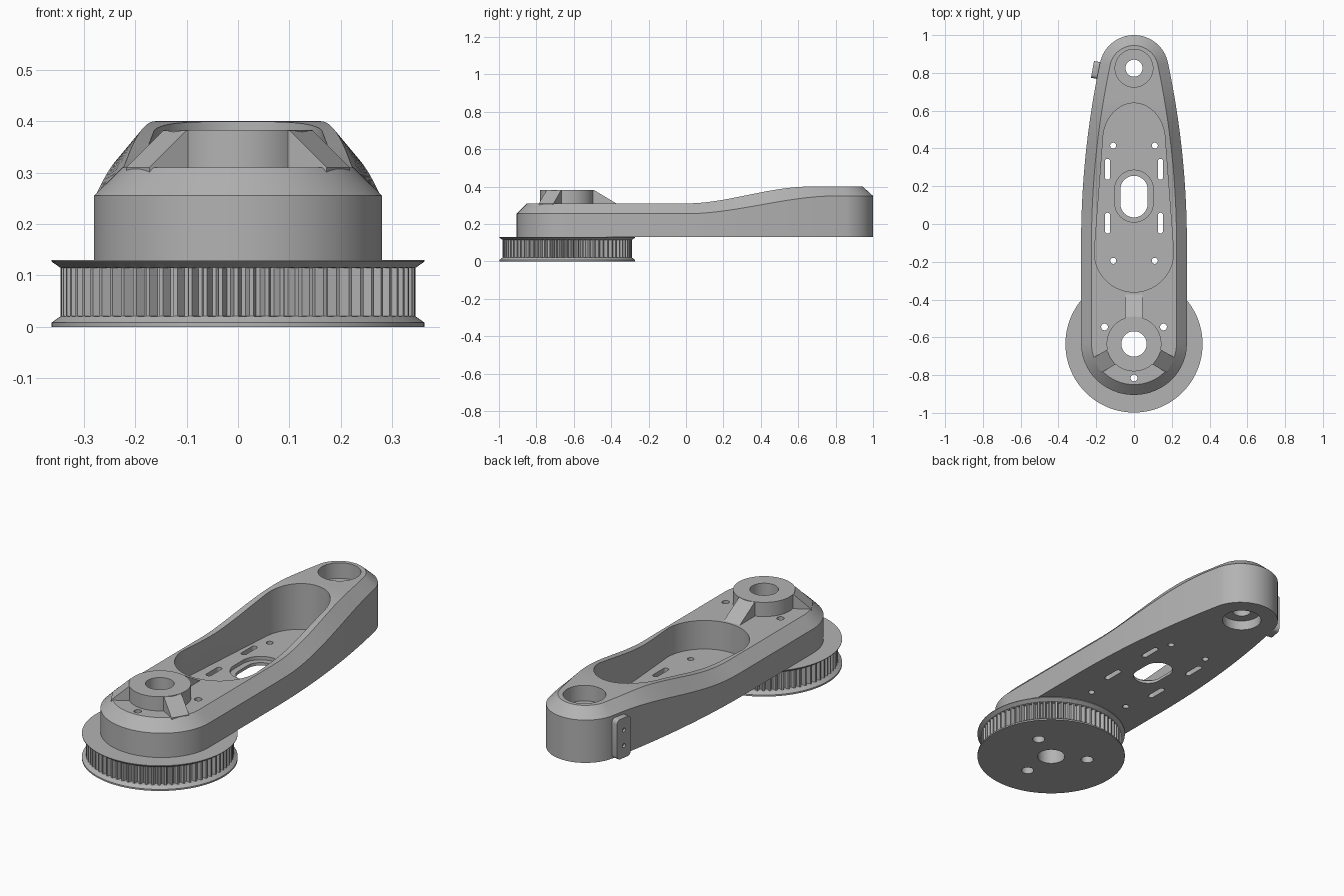
import bpy, bmesh
from math import sin, cos, pi, radians
from mathutils import Matrix, Vector

cube = bpy.data.objects.get("Cube")
if cube:
    bpy.data.objects.remove(cube, do_unlink=True)

grey = bpy.data.materials.new("plain grey")
grey.use_nodes = True
grey.diffuse_color = (0.45, 0.45, 0.45, 1)
grey.node_tree.nodes["Principled BSDF"].inputs["Base Color"].default_value = (0.45, 0.45, 0.45, 1)

HUB_Y, TIP_Y = -0.635, 0.825
BASE = 0.13


def add_object(name, bm):
    bmesh.ops.recalc_face_normals(bm, faces=bm.faces)
    mesh = bpy.data.meshes.new(name)
    bm.to_mesh(mesh)
    bm.free()
    mesh.materials.append(grey)
    obj = bpy.data.objects.new(name, mesh)
    bpy.context.collection.objects.link(obj)
    return obj


def loft(name, rings):
    """Skin equal rings; caps are strips between mirrored points."""
    bm = bmesh.new()
    loops = [[bm.verts.new(p) for p in ring] for ring in rings]
    n = len(loops[0])
    for a, b in zip(loops, loops[1:]):
        for i in range(n):
            j = (i + 1) % n
            bm.faces.new((a[i], a[j], b[j], b[i]))
    for ring in (loops[0], loops[-1]):
        for i in range(n // 2):
            quad = [ring[i], ring[i + 1], ring[n - i - 1], ring[-i]]
            bm.faces.new(list(dict.fromkeys(quad)))
    return add_object(name, bm)


def prism(name, outline, z0, z1):
    return loft(name, [[(x, y, z) for x, y in outline] for z in (z0, z1)])


def capsule(x, y, wide, tall_low, tall_high, y2, wide2=None, steps=16):
    """Closed outline: lower half ellipse at y, upper half ellipse at y2."""
    wide2 = wide2 or wide
    half = []
    for i in range(steps + 1):
        a = -pi / 2 + i * pi / 2 / steps
        half.append((wide * cos(a), y + tall_low * sin(a)))
    if y2 > y:
        half.append((wide2, y2))
    for i in range(1, steps + 1):
        a = i * pi / 2 / steps
        half.append((wide2 * cos(a), y2 + tall_high * sin(a)))
    half[0], half[-1] = (0, half[0][1]), (0, half[-1][1])
    return [(x + px, py) for px, py in half] + [(x - px, py) for px, py in half[-2:0:-1]]


def circle(x, y, r, steps=16):
    return capsule(x, y, r, r, r, y, steps=steps)


def slot(x, y0, y1, r):
    return capsule(x, y0 + r, r, r, r, y1 - r)


def cut(obj, cutters):
    """Subtract each cutter, then bake the result and discard the cutters."""
    for c in cutters:
        c.hide_render = True
        mod = obj.modifiers.new("cut", 'BOOLEAN')
        mod.operation, mod.solver, mod.object = 'DIFFERENCE', 'EXACT', c
    deps = bpy.context.evaluated_depsgraph_get()
    mesh = bpy.data.meshes.new_from_object(obj.evaluated_get(deps))
    obj.modifiers.clear()
    obj.data = mesh
    for c in cutters:
        bpy.data.objects.remove(c, do_unlink=True)


def ease(y, end, low, high):
    t = min(max(y / end, 0), 1)
    return low + (high - low) * t * t * (3 - 2 * t)


# Arm body: tapered outline, vertical wall, chamfer and rising top
half = [(0.28 * sin(i * pi / 32), HUB_Y - 0.27 * cos(i * pi / 32)) for i in range(17)]
for i in range(1, 49):
    y = HUB_Y + (0.853 - HUB_Y) * i / 48
    t = max(y + 0.1, 0) / 0.953
    half.append((0.28 - 0.1 * t * t, y))
for i in range(1, 17):
    a = radians(12) + (pi / 2 - radians(12)) * i / 16
    half.append((0.184 * cos(a), 0.816 + 0.184 * sin(a)))
half[0], half[-1] = (0, half[0][1]), (0, 1.0)
outline = half + [(-x, y) for x, y in half[-2:0:-1]]
inner = []
for i, (x, y) in enumerate(outline):
    ax, ay = outline[i - 1]
    bx, by = outline[(i + 1) % len(outline)]
    d = Vector((by - ay, ax - bx)).normalized() * 0.055
    inner.append((x - d.x, y - d.y))
arm = loft("arm_body", [
    [(x, y, BASE) for x, y in outline],
    [(x, y, ease(y, 0.8, 0.255, 0.35)) for x, y in outline],
    [(x, y, ease(y, 0.66, 0.31, 0.40)) for x, y in inner]])

# Arm pocket, bores, slots and screw holes
FLOOR = 0.163
bolts = [(0.18 * cos(radians(a)), HUB_Y + 0.18 * sin(radians(a))) for a in (30, 150, 270)]
shapes = [
    (capsule(0, -0.15, 0.21, 0.21, 0.2, 0.44, 0.165, 24), FLOOR, 0.6),
    (slot(0, 0.01, 0.285, 0.102), 0.145, 0.3),
    (slot(0, 0.035, 0.255, 0.072), 0, 0.3),
    (circle(0, TIP_Y, 0.1), 0.32, 0.6),
    (circle(0, TIP_Y, 0.095), 0, 0.18),
    (circle(0, TIP_Y, 0.045), 0.1, 0.5),
    (circle(0, HUB_Y, 0.067), 0, 0.6)]
for side in (-1, 1):
    shapes += [(slot(side * 0.14, y, y + 0.11, 0.014), 0, 0.3) for y in (-0.05, 0.235)]
    shapes += [(circle(side * 0.11, y, 0.016, 6), 0, 0.3) for y in (-0.195, 0.415)]
shapes += [(circle(x, y, 0.018, 6), 0, 0.5) for x, y in bolts]
cut(arm, [prism("cutter", *s) for s in shapes])

# Hub boss with its bore
boss = prism("hub_boss", circle(0, HUB_Y, 0.145, 24), 0.29, 0.383)
cut(boss, [prism("cutter", circle(0, HUB_Y, 0.067), 0.2, 0.5)])

# Three sloped ribs around the boss
for name, angle, reach in (("back_rib", 90, 0.262), ("right_rib", 210, 0.225), ("left_rib", 330, 0.225)):
    bm = bmesh.new()
    profile = [(0.1, 0.3), (reach, 0.3), (reach, 0.31), (0.142, 0.382), (0.1, 0.382)]
    face = bm.faces.new([bm.verts.new((d, -0.045, z)) for d, z in profile])
    new = bmesh.ops.extrude_face_region(bm, geom=[face])["geom"]
    bmesh.ops.translate(bm, vec=(0, 0.09, 0), verts=[g for g in new if isinstance(g, bmesh.types.BMVert)])
    turn = Matrix.Translation((0, HUB_Y, 0)) @ Matrix.Rotation(radians(angle), 4, 'Z')
    bmesh.ops.transform(bm, matrix=turn, verts=bm.verts)
    add_object(name, bm)

# Toothed pulley with flared flanges
TEETH = 72


def wheel_ring(r, z, groove=0):
    pts = []
    for i in range(TEETH * 4):
        a = 2 * pi * i / (TEETH * 4)
        rr = r - (groove if i % 4 in (1, 2) else 0)
        pts.append((rr * sin(a), HUB_Y - rr * cos(a), z))
    return pts


pulley = loft("toothed_pulley", [
    wheel_ring(0.363, 0), wheel_ring(0.363, 0.008), wheel_ring(0.346, 0.02),
    wheel_ring(0.345, 0.021, 0.02), wheel_ring(0.345, 0.114, 0.02),
    wheel_ring(0.346, 0.115), wheel_ring(0.363, 0.127), wheel_ring(0.363, BASE)])
cut(pulley, [prism("cutter", circle(0, HUB_Y, 0.067), -0.1, 0.2)]
    + [prism("cutter", circle(x, y, 0.03, 8), -0.1, 0.2) for x, y in bolts])

# Side tab with two screw holes
bm = bmesh.new()
bmesh.ops.create_cube(bm, size=1)
bmesh.ops.scale(bm, vec=(0.04, 0.09, 0.205), verts=bm.verts)
along = [e for e in bm.edges if abs(e.verts[0].co.x - e.verts[1].co.x) > 0.01]
bmesh.ops.bevel(bm, geom=along, offset=0.02, segments=4, profile=0.5, affect='EDGES')
place = Matrix.Translation((-0.2, 0.815, 0.233)) @ Matrix.Rotation(radians(-10), 4, 'Z')
bmesh.ops.transform(bm, matrix=place, verts=bm.verts)
tab = add_object("side_tab", bm)
holes = []
for z in (-0.04, 0.04):
    hole = prism("cutter", circle(0, 0, 0.01, 4), 0.008, 0.1)
    hole.matrix_world = place @ Matrix.Translation((0, 0, z)) @ Matrix.Rotation(-pi / 2, 4, 'Y')
    holes.append(hole)
cut(tab, holes)

# Smooth curved walls, keep hard edges
for obj in (o for o in bpy.context.collection.objects if o.type == 'MESH'):
    bpy.ops.object.select_all(action='DESELECT')
    obj.select_set(True)
    bpy.context.view_layer.objects.active = obj
    bpy.ops.object.shade_smooth_by_angle(angle=radians(30))
